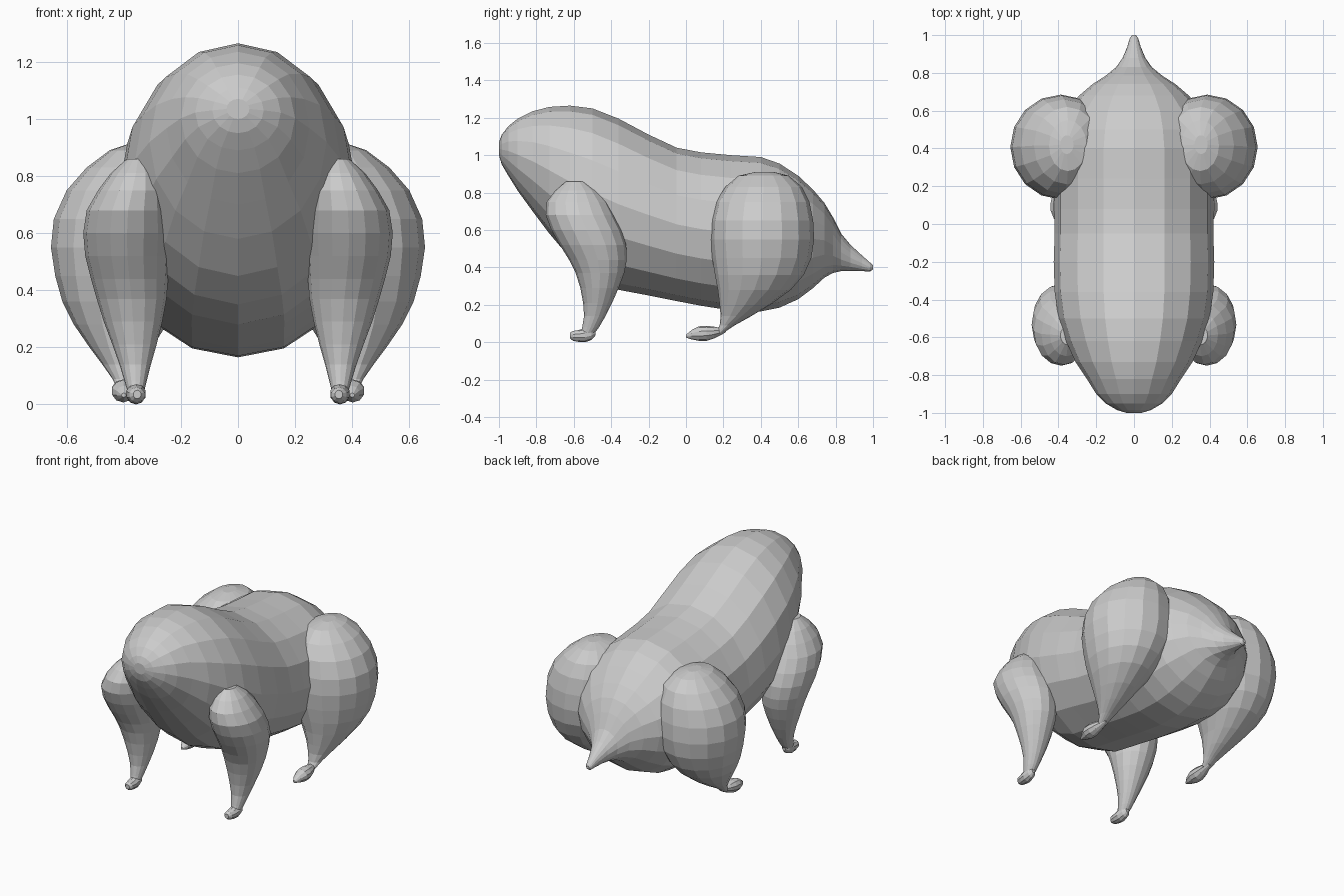
import bpy, bmesh, math

grey = bpy.data.materials.new("grey")
grey.diffuse_color = (0.6, 0.6, 0.6, 1)


def loft(name, rings, axis, sides=16):
    """Skin elliptical rings: axis 'y' -> (y, x, z_low, z_high, half_width),
    axis 'z' -> (z, x_in, x_out, y_front, y_back)."""
    bm = bmesh.new()
    loops = []
    for r in rings:
        loop = []
        for i in range(sides):
            a = 2 * math.pi * i / sides
            s, c = math.sin(a), math.cos(a)
            if axis == 'y':
                y, x, lo, hi, w = r
                co = (x + w * s, y, (lo + hi) / 2 + (hi - lo) / 2 * c)
            else:
                z, xi, xo, yf, yb = r
                co = ((xi + xo) / 2 + (xo - xi) / 2 * s,
                      (yf + yb) / 2 + (yb - yf) / 2 * c, z)
            loop.append(bm.verts.new(co))
        loops.append(loop)
    for a, b in zip(loops, loops[1:]):
        for i in range(sides):
            j = (i + 1) % sides
            bm.faces.new((a[i], a[j], b[j], b[i]))
    bm.faces.new(loops[0])
    bm.faces.new(loops[-1])
    bmesh.ops.recalc_face_normals(bm, faces=bm.faces)
    me = bpy.data.meshes.new(name)
    bm.to_mesh(me)
    bm.free()
    me.materials.append(grey)
    ob = bpy.data.objects.new(name, me)
    bpy.context.collection.objects.link(ob)
    return ob


def mirror(ob):
    m = ob.modifiers.new("mirror", 'MIRROR')
    m.use_mirror_merge = False
    m.use_clip = False


# Body with head and tail: (y, z_low, z_high, half_width)
body = [
    (-1.00, 1.00, 1.07, 0.04), (-0.985, 0.95, 1.11, 0.09),
    (-0.95, 0.89, 1.155, 0.15), (-0.90, 0.81, 1.195, 0.20),
    (-0.82, 0.70, 1.235, 0.25), (-0.73, 0.58, 1.258, 0.31),
    (-0.62, 0.45, 1.265, 0.36), (-0.50, 0.35, 1.25, 0.40),
    (-0.36, 0.28, 1.195, 0.42), (-0.20, 0.25, 1.11, 0.425),
    (-0.05, 0.22, 1.04, 0.42), (0.08, 0.195, 1.015, 0.42),
    (0.24, 0.17, 1.00, 0.42), (0.40, 0.165, 0.99, 0.42),
    (0.50, 0.185, 0.955, 0.40), (0.60, 0.23, 0.89, 0.36),
    (0.68, 0.29, 0.815, 0.29), (0.74, 0.345, 0.745, 0.22),
    (0.785, 0.37, 0.67, 0.15), (0.83, 0.38, 0.58, 0.095),
    (0.88, 0.382, 0.52, 0.06), (0.94, 0.38, 0.465, 0.035),
    (0.985, 0.378, 0.425, 0.022), (1.00, 0.39, 0.41, 0.01),
]
loft("body", [(y, 0, lo, hi, w) for y, lo, hi, w in body], 'y')

# Hind legs: (z, x_in, x_out, y_front, y_back)
mirror(loft("hind_leg", [
    (0.91, 0.32, 0.39, 0.37, 0.47), (0.89, 0.25, 0.45, 0.28, 0.55),
    (0.83, 0.18, 0.53, 0.21, 0.62), (0.75, 0.14, 0.60, 0.16, 0.66),
    (0.65, 0.12, 0.645, 0.135, 0.68), (0.55, 0.12, 0.655, 0.13, 0.685),
    (0.45, 0.15, 0.64, 0.14, 0.67), (0.36, 0.20, 0.615, 0.155, 0.63),
    (0.28, 0.25, 0.575, 0.17, 0.56), (0.20, 0.30, 0.52, 0.18, 0.45),
    (0.14, 0.33, 0.475, 0.185, 0.35), (0.09, 0.355, 0.44, 0.18, 0.26),
    (0.05, 0.37, 0.42, 0.16, 0.20),
], 'z'))
mirror(loft("hind_foot", [
    (0.00, 0.40, 0.025, 0.04, 0.008), (0.03, 0.40, 0.015, 0.065, 0.026),
    (0.07, 0.402, 0.007, 0.085, 0.041), (0.11, 0.402, 0.007, 0.088, 0.042),
    (0.15, 0.40, 0.02, 0.083, 0.034), (0.19, 0.395, 0.04, 0.075, 0.022),
    (0.215, 0.395, 0.055, 0.075, 0.01),
], 'y', 10))

# Front legs
mirror(loft("front_leg", [
    (0.86, 0.31, 0.39, -0.64, -0.54), (0.81, 0.27, 0.445, -0.70, -0.47),
    (0.75, 0.25, 0.49, -0.745, -0.42), (0.68, 0.24, 0.53, -0.75, -0.385),
    (0.60, 0.235, 0.542, -0.72, -0.345), (0.52, 0.24, 0.535, -0.675, -0.32),
    (0.44, 0.245, 0.515, -0.625, -0.317), (0.37, 0.25, 0.495, -0.59, -0.33),
    (0.29, 0.265, 0.47, -0.565, -0.36), (0.21, 0.285, 0.44, -0.55, -0.395),
    (0.14, 0.305, 0.415, -0.545, -0.43), (0.08, 0.32, 0.397, -0.555, -0.465),
    (0.04, 0.33, 0.385, -0.565, -0.495), (0.015, 0.34, 0.37, -0.56, -0.52),
], 'z'))
mirror(loft("front_foot", [
    (-0.62, 0.353, 0.02, 0.05, 0.014), (-0.605, 0.354, 0.008, 0.06, 0.027),
    (-0.575, 0.356, 0.002, 0.065, 0.033), (-0.54, 0.357, 0.0, 0.075, 0.035),
    (-0.505, 0.358, 0.012, 0.08, 0.028), (-0.485, 0.358, 0.035, 0.075, 0.012),
], 'y', 10))
